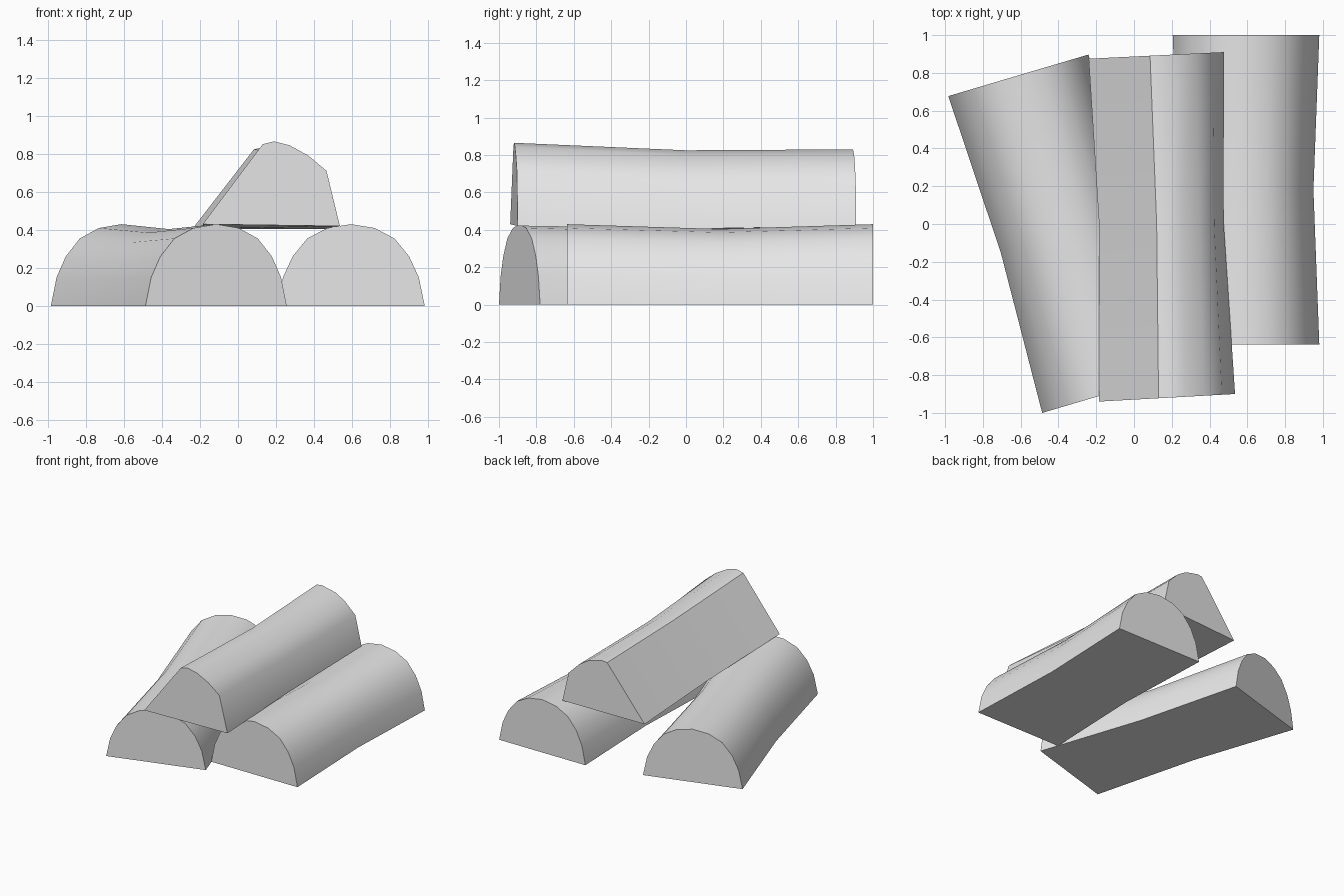
import bpy
import bmesh
import math
from mathutils import Vector

old = bpy.data.objects.get("Cube")
if old:
    bpy.data.objects.remove(old, do_unlink=True)

# One plain grey for every piece
grey = bpy.data.materials.new("plain_grey")
grey.use_nodes = True
grey.diffuse_color = (0.8, 0.8, 0.8, 1)
grey.node_tree.nodes["Principled BSDF"].inputs["Base Color"].default_value = (0.8, 0.8, 0.8, 1)


def loft(name, sections):
    """Skin closed cross-sections and cap both ends."""
    bm = bmesh.new()
    rings = [[bm.verts.new(p) for p in section] for section in sections]
    count = len(rings[0])
    for a, b in zip(rings, rings[1:]):
        for i in range(count):
            j = (i + 1) % count
            bm.faces.new((a[i], a[j], b[j], b[i]))
    bm.faces.new(rings[0])
    bm.faces.new(rings[-1])
    bmesh.ops.recalc_face_normals(bm, faces=bm.faces[:])
    mesh = bpy.data.meshes.new(name)
    bm.to_mesh(mesh)
    bm.free()
    mesh.materials.append(grey)
    obj = bpy.data.objects.new(name, mesh)
    bpy.context.collection.objects.link(obj)
    bpy.ops.object.select_all(action='DESELECT')
    obj.select_set(True)
    bpy.context.view_layer.objects.active = obj
    bpy.ops.object.shade_smooth_by_angle(angle=math.radians(37.7))
    return obj


# Half-round outline: share of half width, height
half = [(1, 0), (0.92, 0.15), (0.79, 0.26), (0.59, 0.355), (0.32, 0.41)]
half_round = half + [(0, 0.43)] + [(-u, z) for u, z in reversed(half)]


def half_log(name, front, back, half_width):
    """Half-round log lying on its flat side, slightly waisted in the middle."""
    front, back = Vector(front), Vector(back)
    along = (back - front).normalized()
    side = Vector((along.y, -along.x, 0))
    sections = []
    for t, wide, tall in ((0, 1, 1), (0.5, 0.92, 0.94), (1, 1, 1)):
        centre = front.lerp(back, t)
        sections.append([centre + side * u * half_width * wide + Vector((0, 0, z * tall))
                         for u, z in half_round])
    loft(name, sections)


# Two lower logs
half_log("left_splayed_log", (-0.115, -0.89, 0), (-0.612, 0.787, 0), 0.387)
half_log("right_straight_log", (0.593, -0.637, 0), (0.593, 1.0, 0), 0.388)

# Upper split log: x, z outlines, each end slanting in y from left to right
front_end = [(-0.185, 0.43), (0.13, 0.85), (0.19, 0.865), (0.27, 0.845),
             (0.37, 0.79), (0.465, 0.71), (0.535, 0.42)]
middle = [(-0.185, 0.405), (0.12, 0.815), (0.175, 0.825), (0.25, 0.8),
          (0.345, 0.745), (0.425, 0.66), (0.475, 0.405)]
back_end = [(-0.24, 0.405), (0.085, 0.825), (0.13, 0.83), (0.25, 0.8),
            (0.33, 0.75), (0.42, 0.66), (0.475, 0.42)]


def slanted(outline, y_left, y_right):
    x0, x1 = outline[0][0], outline[-1][0]
    return [(x, y_left + (y_right - y_left) * (x - x0) / (x1 - x0), z) for x, z in outline]


loft("upper_split_log", [slanted(front_end, -0.94, -0.9),
                         slanted(middle, 0, 0),
                         slanted(back_end, 0.875, 0.91)])
